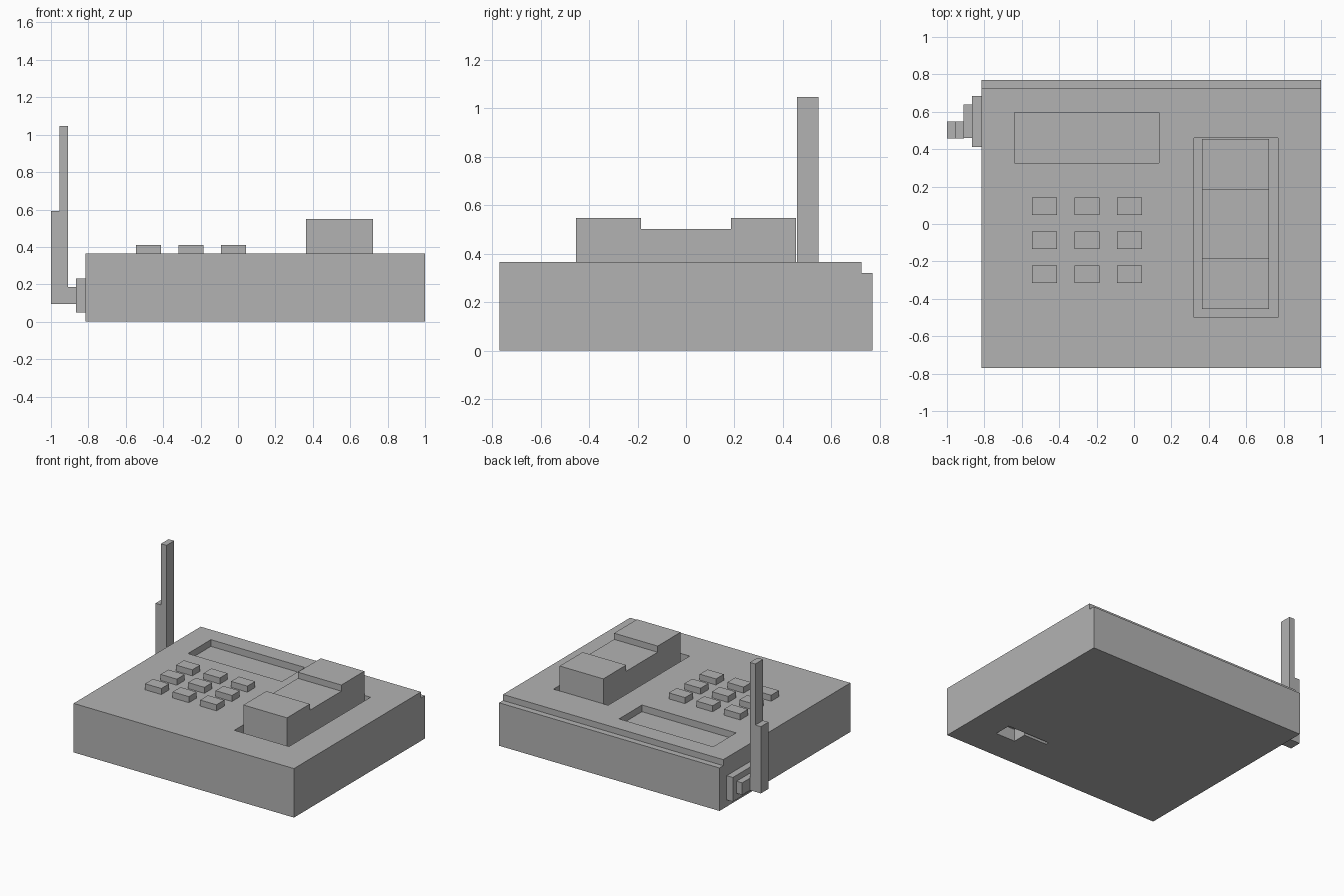
import bpy
import bmesh

cube = bpy.data.objects.get("Cube")
if cube:
    bpy.data.objects.remove(cube, do_unlink=True)

GREY = bpy.data.materials.new("plain grey")
GREY.use_nodes = True
GREY.diffuse_color = (0.45, 0.45, 0.45, 1)
GREY.node_tree.nodes["Principled BSDF"].inputs["Base Color"].default_value = GREY.diffuse_color


def prism(name, profile, axis, lo, hi):
    """Extrude a closed 2D profile along one axis ('x' -> yz profile, 'y' -> xz profile)."""
    def place(a, b, depth):
        return (depth, a, b) if axis == "x" else (a, depth, b)

    bm = bmesh.new()
    base = bm.faces.new([bm.verts.new(place(a, b, lo)) for a, b in profile])
    grown = bmesh.ops.extrude_face_region(bm, geom=[base])["geom"]
    offset = place(0, 0, hi - lo)
    bmesh.ops.translate(bm, vec=offset, verts=[v for v in grown if isinstance(v, bmesh.types.BMVert)])
    bmesh.ops.recalc_face_normals(bm, faces=bm.faces)
    mesh = bpy.data.meshes.new(name)
    bm.to_mesh(mesh)
    bm.free()
    mesh.materials.append(GREY)
    obj = bpy.data.objects.new(name, mesh)
    bpy.context.collection.objects.link(obj)
    return obj


def box(name, x, y, z):
    corners = [(y[0], z[0]), (y[1], z[0]), (y[1], z[1]), (y[0], z[1])]
    return prism(name, corners, "x", *x)


def carve(target, x, y, z):
    """Cut a box-shaped recess and remove the cutter afterwards."""
    cutter = box("recess_cutter", x, y, z)
    cutter.hide_render = True
    mod = target.modifiers.new("recess", "BOOLEAN")
    mod.operation = "DIFFERENCE"
    mod.solver = "EXACT"
    mod.object = cutter
    bpy.context.view_layer.objects.active = target
    bpy.ops.object.modifier_apply(modifier=mod.name)
    bpy.data.objects.remove(cutter, do_unlink=True)


TOP = 0.365

# Body with a small step along the top back edge
body = prism("body", [(-0.77, 0), (0.77, 0), (0.77, 0.32), (0.725, 0.32),
                      (0.725, TOP), (-0.77, TOP)], "x", -0.815, 1.0)

# Screen and handset recesses
carve(body, (-0.64, 0.135), (0.325, 0.595), (TOP - 0.05, 0.5))
carve(body, (0.32, 0.77), (-0.5, 0.46), (TOP - 0.09, 0.5))

# Cord socket and cord slot underneath
carve(body, (0.6, 0.76), (-0.54, -0.41), (-0.1, 0.09))
carve(body, (0.41, 0.65), (-0.435, -0.41), (-0.1, 0.09))

# Handset with a lowered grip
prism("handset", [(-0.455, 0.27), (0.455, 0.27), (0.455, 0.548), (0.185, 0.548),
                  (0.185, 0.502), (-0.185, 0.502), (-0.185, 0.548), (-0.455, 0.548)],
      "x", 0.363, 0.722)

# Keypad
for row in range(3):
    for col in range(3):
        x = -0.478 + col * 0.227
        y = 0.095 - row * 0.182
        box(f"key_{row + 1}_{col + 1}", (x - 0.067, x + 0.067),
            (y - 0.046, y + 0.046), (TOP - 0.01, 0.41))

# Antenna mount and stepped antenna
box("antenna_plate", (-0.865, -0.81), (0.412, 0.685), (0.05, 0.23))
box("antenna_joint", (-0.911, -0.86), (0.46, 0.64), (0.095, 0.185))
prism("antenna", [(-1, 0.095), (-0.91, 0.095), (-0.91, 1.047), (-0.955, 1.047),
                  (-0.955, 0.592), (-1, 0.592)], "y", 0.458, 0.548)
